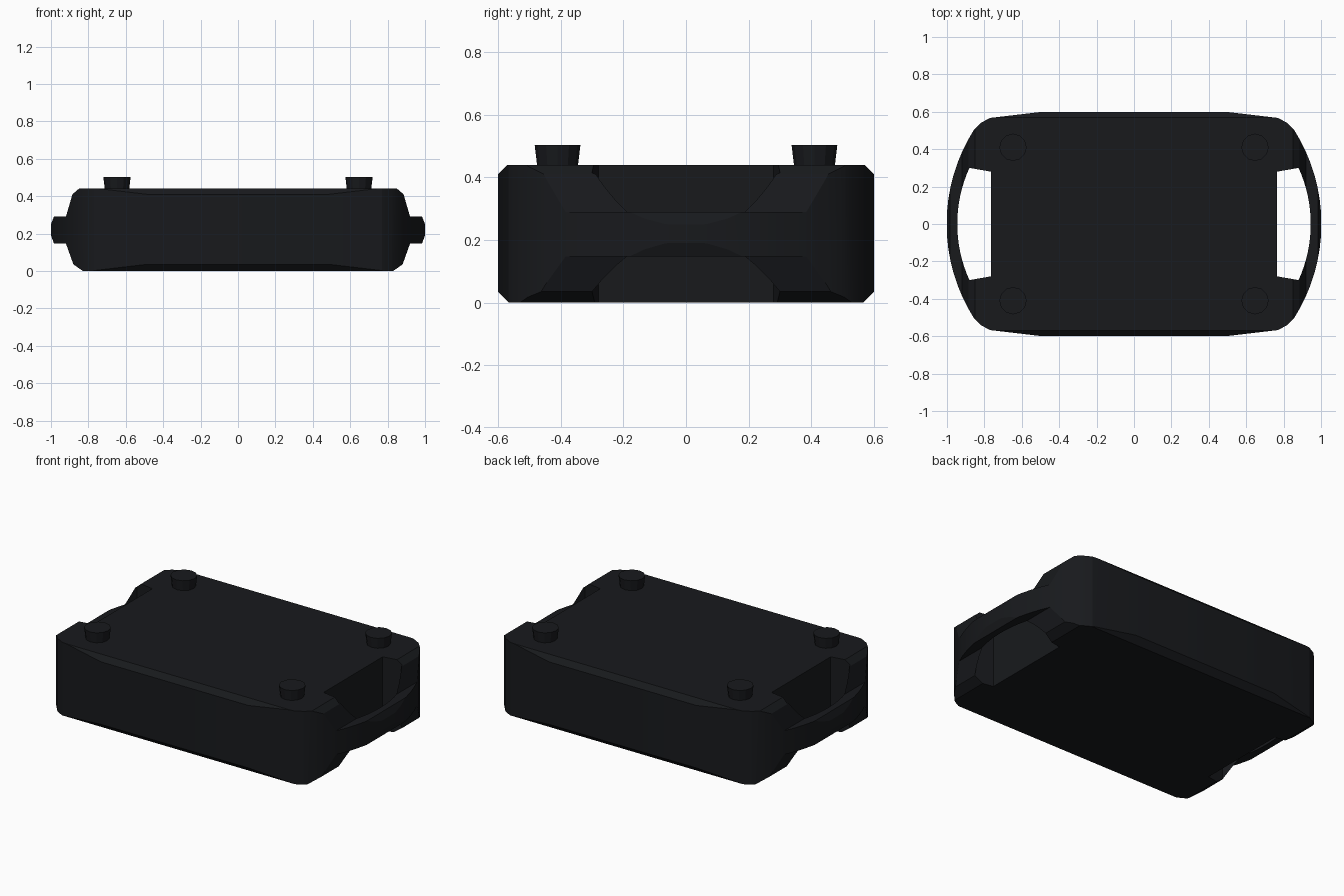
import bpy, bmesh, math

if "Cube" in bpy.data.objects:
    bpy.data.objects.remove(bpy.data.objects["Cube"])

black = bpy.data.materials.new("black_rubber")
black.diffuse_color = (0.009, 0.01, 0.012, 1)
black.use_nodes = True
black.node_tree.nodes["Principled BSDF"].inputs["Base Color"].default_value = black.diffuse_color


def prism(name, pts, axis, lo, hi):
    """Extrude a 2D outline along an axis, from lo to hi."""
    place = {"x": lambda a, b, t: (t, a, b),
             "y": lambda a, b, t: (a, t, b),
             "z": lambda a, b, t: (a, b, t)}[axis]
    bm = bmesh.new()
    low = [bm.verts.new(place(a, b, lo)) for a, b in pts]
    top = [bm.verts.new(place(a, b, hi)) for a, b in pts]
    bm.faces.new(low)
    bm.faces.new(top)
    n = len(pts)
    for i in range(n):
        j = (i + 1) % n
        bm.faces.new((low[i], low[j], top[j], top[i]))
    bmesh.ops.recalc_face_normals(bm, faces=bm.faces)
    me = bpy.data.meshes.new(name)
    bm.to_mesh(me)
    bm.free()
    ob = bpy.data.objects.new(name, me)
    bpy.context.collection.objects.link(ob)
    return ob


def boolean(ob, cutter, operation):
    mod = ob.modifiers.new("cut", "BOOLEAN")
    mod.operation = operation
    mod.solver = "EXACT"
    mod.object = cutter
    bpy.context.view_layer.objects.active = ob
    bpy.ops.object.modifier_apply(modifier=mod.name)
    bpy.data.objects.remove(cutter)


def smooth(ob):
    bpy.ops.object.select_all(action="DESELECT")
    ob.select_set(True)
    bpy.context.view_layer.objects.active = ob
    bpy.ops.object.shade_smooth_by_angle(angle=math.radians(20))


def arc(apex, x_end, y_end, n):
    """Points of a shallow arc bulging to +x, from -y_end to y_end."""
    s = apex - x_end
    r = (y_end ** 2 + s ** 2) / (2 * s)
    a = math.asin(y_end / r)
    return [(apex - r + r * math.cos(t), r * math.sin(t))
            for t in (-a + 2 * a * i / n for i in range(n + 1))]


# Body and handles: plan outline trimmed by the front and side silhouettes
corner = [(0.82, 0.54), (0.77, 0.567), (0.49, 0.6)]
right = [(x, -y) for x, y in reversed(corner)] + arc(1.002, 0.855, 0.505, 16) + corner
plan = right + [(-x, -y) for x, y in right]
body = prism("body_with_handles", plan, "z", -0.1, 0.6)

end = [(0.83, 0), (0.88, 0.035), (0.92, 0.147), (0.984, 0.147), (1.0, 0.19),
       (1.0, 0.25), (0.984, 0.29), (0.92, 0.29), (0.885, 0.41), (0.85, 0.44)]
front = end + [(-x, z) for x, z in reversed(end)]
boolean(body, prism("front_trim", front, "y", -1, 1), "INTERSECT")

edge = [(0.555, -0.01), (0.61, 0.045), (0.61, 0.40), (0.56, 0.45)]
side = edge + [(-y, z) for y, z in reversed(edge)]
boolean(body, prism("side_trim", side, "x", -1.5, 1.5), "INTERSECT")

# Hand openings behind each handle
hole = [(0.765, -0.28)] + arc(0.945, 0.88, 0.30, 16) + [(0.765, 0.28)]
for s in (1, -1):
    cutter = prism("hand_opening", [(s * x, y) for x, y in hole], "z", -0.3, 0.8)
    boolean(body, cutter, "DIFFERENCE")
body.data.materials.clear()
body.data.materials.append(black)
smooth(body)

# Four studs, slightly wider at the top
for sx in (1, -1):
    for sy in (1, -1):
        bpy.ops.mesh.primitive_cone_add(vertices=12, radius1=0.064, radius2=0.073, depth=0.075,
                                        location=(sx * 0.647, sy * 0.41, 0.4655))
        stud = bpy.context.object
        stud.name = "stud"
        stud.data.materials.append(black)
        smooth(stud)
